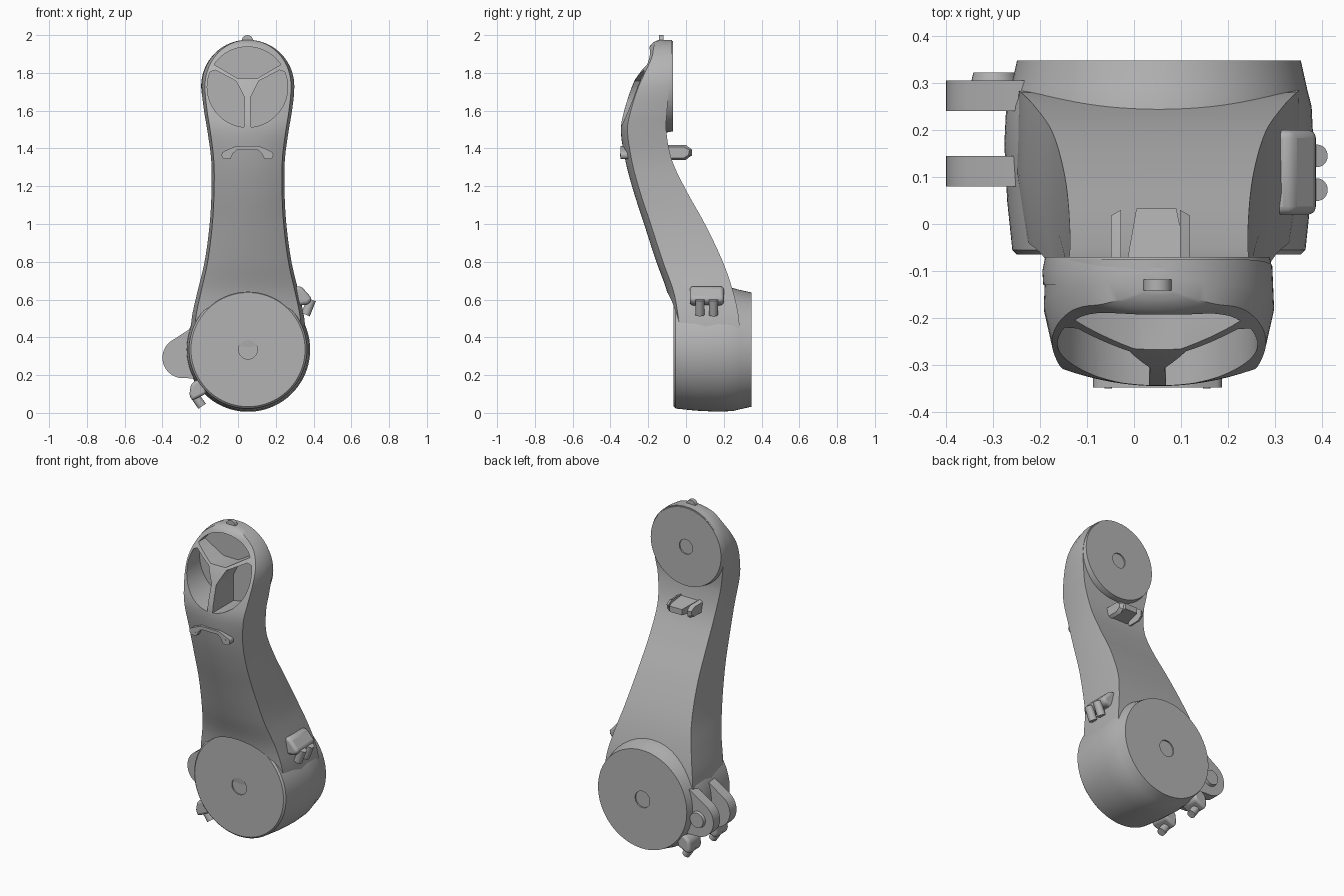
import bpy, bmesh
from math import sin, cos, pi, radians, sqrt
from mathutils import Vector

if "Cube" in bpy.data.objects:
    bpy.data.objects.remove(bpy.data.objects["Cube"])

CX, HEAD_Z, HUB_Z = 0.053, 1.73, 0.335
grey = bpy.data.materials.new("plain grey")
grey.use_nodes = True
grey.diffuse_color = (0.45, 0.45, 0.45, 1)
grey.node_tree.nodes["Principled BSDF"].inputs["Base Color"].default_value = (0.45, 0.45, 0.45, 1)


def make(name, rings, closed=False):
    """Skin a list of equal-length point rings, capping both ends."""
    bm = bmesh.new()
    vs = [[bm.verts.new(p) for p in ring] for ring in rings]
    n = len(vs[0])
    for a, b in zip(vs, vs[1:]):
        for i in range(n):
            j = (i + 1) % n
            bm.faces.new((a[i], a[j], b[j], b[i]))
    bm.faces.new(vs[0])
    bm.faces.new(vs[-1])
    bmesh.ops.recalc_face_normals(bm, faces=bm.faces)
    me = bpy.data.meshes.new(name)
    bm.to_mesh(me)
    bm.free()
    me.materials.append(grey)
    ob = bpy.data.objects.new(name, me)
    bpy.context.collection.objects.link(ob)
    return ob


def prism(name, outline, y0, y1, bevel=0):
    """Extrude an (x, z) outline along y."""
    ob = make(name, [[(x, y, z) for x, z in outline] for y in (y0, y1)])
    if bevel:
        m = ob.modifiers.new("Bevel", "BEVEL")
        m.width, m.segments = bevel, 3
        m.limit_method = "ANGLE"
    return ob


def arc(cx, cz, r, a0, a1, n=24):
    return [(cx + r * cos(radians(a0 + (a1 - a0) * i / n)),
             cz + r * sin(radians(a0 + (a1 - a0) * i / n))) for i in range(n + 1)]


def lathe(name, cx, cz, profile, n=96):
    """Turn a (y, radius) profile about an axis along y."""
    return make(name, [[(cx + r * cos(2 * pi * i / n), y, cz + r * sin(2 * pi * i / n))
                        for i in range(n)] for y, r in profile])


def rod(name, p, q, r, n=20):
    p, q = Vector(p), Vector(q)
    d = (q - p).normalized()
    u = d.orthogonal().normalized()
    v = d.cross(u)
    return make(name, [[c + r * (u * cos(2 * pi * i / n) + v * sin(2 * pi * i / n))
                        for i in range(n)] for c in (p, q)])


def spline(table, z):
    """Smooth interpolation of rows keyed by their first value."""
    k = max(i for i in range(len(table) - 1) if table[i][0] <= z + 1e-6)
    a, b = table[k], table[k + 1]
    p, q = table[max(k - 1, 0)], table[min(k + 2, len(table) - 1)]
    h = b[0] - a[0]
    t = (z - a[0]) / h
    out = []
    for c in range(1, len(a)):
        m0 = (b[c] - p[c]) / (b[0] - p[0]) * h
        m1 = (q[c] - a[c]) / (q[0] - a[0]) * h
        out.append((2*t**3 - 3*t*t + 1) * a[c] + (t**3 - 2*t*t + t) * m0
                   + (3*t*t - 2*t**3) * b[c] + (t**3 - t*t) * m1)
    return out


# Arm body: height, half width, front y, back y
stations = [
    (0.33, 0.308, -0.055, 0.285), (0.5, 0.298, -0.075, 0.28), (0.64, 0.268, -0.1, 0.25),
    (0.8, 0.23, -0.157, 0.195), (1.0, 0.203, -0.222, 0.1), (1.18, 0.193, -0.28, 0.0),
    (1.34, 0.195, -0.322, -0.075), (1.5, 0.216, -0.345, -0.105), (1.6, 0.233, -0.327, -0.1),
    (1.73, 0.245, -0.285, -0.09), (1.82, 0.228, -0.243, -0.08), (1.9, 0.176, -0.207, -0.075),
    (1.94, 0.126, -0.192, -0.075), (1.965, 0.07, -0.167, -0.075), (1.976, 0.02, -0.14, -0.075)]
heights = [0.33 + 1.4 * i / 48 for i in range(48)]
heights += [HEAD_Z + 0.245 * sin(radians(a)) for a in range(0, 87, 4)]
rings = []
for z in heights:
    w, yf, yb = spline(stations, z)
    if z > HEAD_Z:
        w = sqrt(max(0.245 ** 2 - (z - HEAD_Z) ** 2, 0))
    crown = 0.035 * min(1, w / 0.2)
    ring = [(CX + 0.93 * w * u / 8, yf + crown * (u / 8) ** 2, z) for u in range(-8, 9)]
    mid = yf + crown + 0.45 * (yb - yf - crown)
    ring += [(CX + w, mid, z), (CX + w * 0.985, yb, z), (CX, yb, z),
             (CX - w * 0.985, yb, z), (CX - w, mid, z)]
    rings.append(ring)
body = make("arm_body", rings)

# Cutters: three head pockets and the flat hub seat
RIM_Z, RIM_R = 1.725, 0.213
right_pocket = [(0.066, 1.67), (0.11, 1.757), (0.22, 1.815)] + arc(0.05, RIM_Z, RIM_R, 22, -85)
cutters = [
    prism("upper_pocket_cutter", [(0.0, 1.77), (0.1, 1.77)] + arc(0.05, RIM_Z, RIM_R, 34, 146), -0.6, -0.14),
    prism("side_pocket_cutter", right_pocket, -0.6, -0.14),
    prism("side_pocket_cutter", [(0.1 - x, z) for x, z in right_pocket], -0.6, -0.14),
    lathe("hub_seat_cutter", CX, HUB_Z, [(-0.5, 0.304), (-0.062, 0.304)])]
for c in cutters:
    m = body.modifiers.new("Cut", "BOOLEAN")
    m.operation, m.object, m.solver = "DIFFERENCE", c, "EXACT"
dg = bpy.context.evaluated_depsgraph_get()
cut_mesh = bpy.data.meshes.new_from_object(body.evaluated_get(dg))
body.modifiers.clear()
body.data = cut_mesh
for c in cutters:
    bpy.data.objects.remove(c)


# Joint drums, each face ending in a shallow round socket
def socket(y, depth, r, rim):
    return [(y, rim), (y, r), (y + depth, r)]


lathe("lower_drum", CX, HUB_Z,
      socket(-0.065, 0.008, 0.05, 0.302)[::-1]
      + [(-0.055, 0.312), (0.05, 0.323), (0.17, 0.329), (0.25, 0.325), (0.285, 0.316)]
      + socket(0.348, -0.008, 0.05, 0.302))
lathe("head_drum", 0.05, HEAD_Z,
      [(-0.13, 0.243), (-0.1, 0.245)] + socket(-0.07, -0.008, 0.045, 0.239))

# Top nub
prism("top_nub", arc(0.05, 1.97, 0.03, 0, 180, 12), -0.142, -0.118)

# Front handle bracket
outer = arc(0.165, 1.365, 0.022, -90, 60, 8)
half = outer + [(0.13, 1.405), (0.11, 1.412)]
inner = [(0.105, 1.392), (0.125, 1.375), (0.14, 1.345)]
mirror = lambda pts: [(0.1 - x, z) for x, z in reversed(pts)]
prism("front_handle", half + mirror(half) + mirror(inner) + inner, -0.348, -0.29)
for x in (-0.055, 0.155):
    rod("handle_screw", (x, -0.35, 1.366), (x, -0.34, 1.366), 0.008)

# Rear lug with side ears
make("rear_lug", [
    [(-0.02, -0.11, 1.345), (0.12, -0.11, 1.345), (0.12, -0.11, 1.412), (-0.02, -0.11, 1.412)],
    [(0.005, 0.033, 1.36), (0.09, 0.033, 1.36), (0.09, 0.033, 1.395), (0.005, 0.033, 1.395)]])
ear = [(-0.11, 1.34), (0.0, 1.34), (0.025, 1.36), (0.03, 1.395), (0.0, 1.418), (-0.11, 1.418)]
for x, s in ((-0.028, -1), (0.098, 1)):
    make("lug_ear", [[(x, y, z) for y, z in ear],
                     [(x + s * 0.021, y - 0.012, 1.38 + (z - 1.38) * 0.75) for y, z in ear]])

# Clevis plates and pin boss
plate = [(-0.1, 0.18)] + [(-0.1, 0.53), (-0.2, 0.48)] + arc(-0.292, 0.292, 0.108, 128, 270, 20)
for y in (0.08, 0.24):
    prism("clevis_plate", plate, y, y + 0.065)
lathe("clevis_boss", -0.297, 0.29, [(0.3, 0.05), (0.322, 0.045)], 32)

# Side connector with two pins
prism("side_connector", [(0.27, 0.6), (0.29, 0.67), (0.335, 0.67), (0.393, 0.605), (0.375, 0.575), (0.3, 0.565)],
      0.02, 0.2, 0.02)
for y in (0.073, 0.145):
    rod("connector_pin", (0.39, y, 0.6), (0.358, y, 0.52), 0.024)

# Lower connectors
cap = [(-0.16, 0.18), (-0.22, 0.175), (-0.25, 0.15), (-0.257, 0.1), (-0.245, 0.065), (-0.17, 0.1)]
for y in (-0.05, 0.21):
    prism("lower_connector", cap, y, y + 0.12, 0.015)
    rod("lower_pin", (-0.235, y + 0.06, 0.1), (-0.19, y + 0.06, 0.035), 0.024)

# Smooth shading with sharp creases
bpy.ops.object.select_all(action="DESELECT")
for ob in bpy.context.scene.objects:
    if ob.type == "MESH":
        ob.select_set(True)
        bpy.context.view_layer.objects.active = ob
bpy.ops.object.shade_smooth_by_angle(angle=radians(32))
